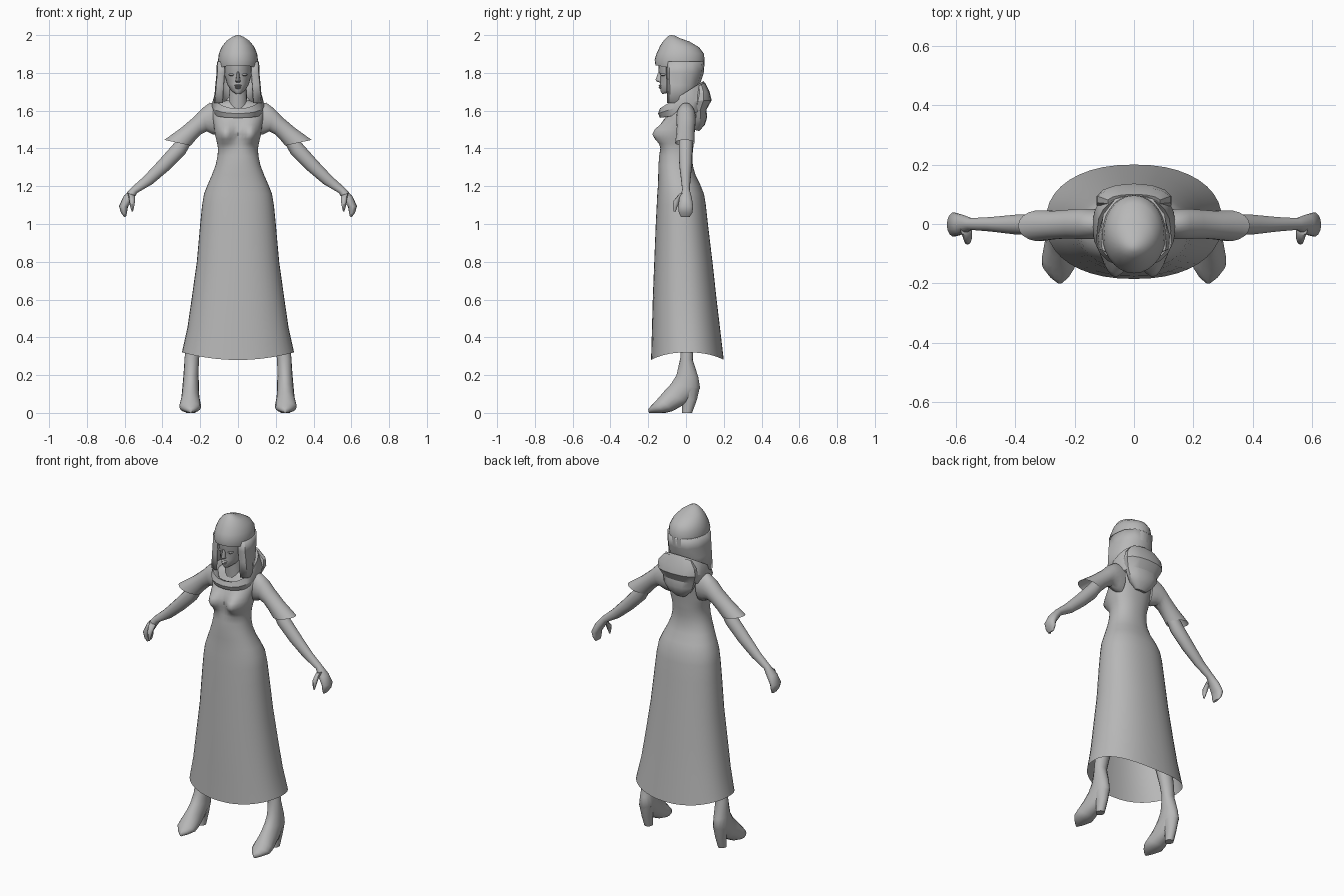
import bpy, bmesh, math

grey = bpy.data.materials.new("plain grey")
grey.diffuse_color = (0.48, 0.48, 0.48, 1)


def finish(name, bm, mirror=False, angle=50):
    """Turn a bmesh into a smooth-shaded, optionally mirrored object."""
    bmesh.ops.recalc_face_normals(bm, faces=bm.faces)
    me = bpy.data.meshes.new(name)
    bm.to_mesh(me)
    bm.free()
    me.materials.append(grey)
    ob = bpy.data.objects.new(name, me)
    bpy.context.collection.objects.link(ob)
    if mirror:
        ob.modifiers.new("mirror", 'MIRROR').use_clip = False
    bpy.ops.object.select_all(action='DESELECT')
    ob.select_set(True)
    bpy.context.view_layer.objects.active = ob
    bpy.ops.object.shade_smooth_by_angle(angle=math.radians(angle))
    return ob


def loft(name, sections, plane='yz', n=16, power=1.0, caps=(True, True),
         shape=None, mirror=False, angle=50):
    """Skin oval sections: (edge A, edge B, side centre, side radius).
    A and B are the outline points in the given plane."""
    bm = bmesh.new()
    rings = []
    for a, b, c, r in sections:
        ring = []
        for i in range(n):
            t = 2 * math.pi * i / n
            co, si = math.cos(t), math.sin(t)
            k = math.copysign(abs(co) ** power, co)
            s = c + r * math.copysign(abs(si) ** power, si)
            p = (a[0] + b[0]) / 2 + k * (a[0] - b[0]) / 2
            z = (a[1] + b[1]) / 2 + k * (a[1] - b[1]) / 2
            v = (s, p, z) if plane == 'yz' else (p, s, z)
            ring.append(bm.verts.new(shape(*v) if shape else v))
        rings.append(ring)
    for lo, hi in zip(rings, rings[1:]):
        for i in range(n):
            j = (i + 1) % n
            bm.faces.new((lo[i], lo[j], hi[j], hi[i]))
    if caps[0]:
        bm.faces.new(rings[0])
    if caps[1]:
        bm.faces.new(rings[-1])
    return finish(name, bm, mirror, angle)


def level(z, front, back, r, c=0):
    """Horizontal section."""
    return ((front, z), (back, z), c, r)


# Dress: long open skirt, narrow waist, bust and shoulders
def dress_shape(x, y, z):
    if z < 0.3:                                  # hem rises at the sides
        z += 0.04 * min(1, abs(x) / 0.295) ** 2
    if y < -0.02:                                # bust
        y -= 0.06 * math.exp(-((abs(x) - 0.07) / 0.045) ** 2
                             - ((z - 1.475) / 0.05) ** 2)
    return x, y, z


dress = [level(*s) for s in (
    (0.28, -.185, .20, .297), (0.45, -.18, .18, .268), (0.6, -.176, .162, .246),
    (0.8, -.168, .14, .218), (1.0, -.16, .116, .2), (1.1, -.155, .105, .19),
    (1.16, -.152, .095, .18), (1.21, -.148, .075, .16), (1.26, -.147, .05, .138),
    (1.31, -.146, .036, .119), (1.36, -.142, .034, .108), (1.4, -.135, .038, .106),
    (1.425, -.132, .04, .11), (1.45, -.13, .042, .116), (1.475, -.13, .045, .122),
    (1.5, -.13, .048, .125), (1.525, -.125, .052, .128), (1.56, -.112, .056, .135),
    (1.6, -.09, .055, .138), (1.63, -.075, .045, .12), (1.655, -.06, .02, .06))]
loft("dress", dress, n=40, power=.9, caps=(False, True), shape=dress_shape)

# Short flared sleeves, open at the cuff
loft("sleeve", [
    ((.09, 1.64), (.10, 1.47), 0, .045),
    ((.15, 1.642), (.135, 1.475), 0, .052),
    ((.19, 1.612), (.165, 1.49), 0, .052),
    ((.235, 1.565), (.195, 1.475), 0, .049),
    ((.30, 1.51), (.225, 1.445), -.003, .048),
    ((.39, 1.445), (.25, 1.415), -.006, .052)],
    'xz', 18, caps=(True, False), mirror=True)

# Arms with cupped hands
loft("arm", [
    ((.27, 1.51), (.23, 1.46), 0, .035),
    ((.345, 1.42), (.28, 1.37), -.002, .037),
    ((.425, 1.33), (.362, 1.288), -.002, .034),
    ((.50, 1.25), (.452, 1.212), -.001, .025),
    ((.565, 1.192), (.533, 1.165), 0, .02),
    ((.607, 1.145), (.557, 1.128), -.002, .034),
    ((.63, 1.095), (.583, 1.09), -.002, .041),
    ((.62, 1.06), (.588, 1.06), -.002, .037),
    ((.602, 1.036), (.592, 1.04), -.004, .024)],
    'xz', 14, mirror=True)
loft("thumb", [
    ((.585, 1.165), (.545, 1.15), -.02, .018),
    ((.575, 1.125), (.545, 1.12), -.048, .018),
    ((.57, 1.09), (.55, 1.09), -.058, .012),
    ((.562, 1.065), (.556, 1.065), -.06, .005)],
    'xz', 8, mirror=True)

# Legs running into pointed shoes
loft("leg_and_shoe", [
    ((-.07, .95), (.06, .95), .11, .07),
    ((-.055, .6), (.055, .6), .18, .055),
    ((-.03, .35), (.04, .35), .235, .043),
    ((-.03, .29), (.036, .28), .245, .038),
    ((-.05, .2), (.065, .19), .249, .04),
    ((-.078, .155), (.075, .13), .25, .044),
    ((-.115, .115), (.01, .055), .252, .047),
    ((-.145, .08), (-.07, .01), .253, .056),
    ((-.168, .055), (-.11, .0), .253, .056),
    ((-.187, .035), (-.165, .0), .251, .033),
    ((-.2, .02), (-.196, .0), .25, .008)],
    n=16, mirror=True)
loft("shoe_heel", [
    ((-.04, .11), (.074, .14), .25, .04),
    ((-.02, .06), (.058, .07), .25, .03),
    ((-.02, 0), (.032, 0), .25, .024)],
    n=12, mirror=True)

# Neck and face
loft("neck", [level(1.56, -.08, .02, .06), level(1.62, -.085, .01, .05),
              level(1.74, -.1, .02, .045)])
loft("face", [
    ((-.125, 1.688), (-.06, 1.70), 0, .018),
    ((-.135, 1.703), (-.01, 1.712), 0, .038),
    ((-.138, 1.74), (.03, 1.74), 0, .058),
    ((-.135, 1.785), (.06, 1.785), 0, .07),
    ((-.145, 1.81), (.07, 1.81), 0, .074),
    ((-.146, 1.86), (.07, 1.86), 0, .075)], n=24)
loft("nose", [level(1.808, -.145, -.12, .006), level(1.764, -.161, -.12, .011),
              level(1.756, -.158, -.12, .014), level(1.748, -.138, -.12, .01)], n=8)
for part, z, r in (("upper_lip", 1.732, .02), ("lower_lip", 1.722, .016)):
    loft(part, [level(z - .006, -.138, -.12, r * .7), level(z, -.147, -.12, r),
                level(z + .006, -.138, -.12, r * .8)], n=10)
loft("eye", [level(1.783, -.129, -.1, .009, .033), level(1.79, -.136, -.1, .017, .033),
             level(1.797, -.134, -.1, .012, .033)], n=10, mirror=True)

# Smooth rounded cap of hair with a slight brim over the forehead
loft("hair_cap", [
    ((-.14, 1.845), (.07, 1.80), 0, .085),
    ((-.162, 1.84), (.093, 1.80), 0, .1),
    ((-.166, 1.87), (.098, 1.85), 0, .107),
    ((-.155, 1.905), (.096, 1.9), 0, .101),
    ((-.136, 1.945), (.07, 1.935), 0, .085),
    ((-.115, 1.975), (.02, 1.965), 0, .06),
    ((-.095, 1.995), (-.035, 1.985), 0, .03),
    ((-.08, 2.0), (-.06, 1.998), 0, .008)], n=28)

# Hair curtain: hangs round the sides and back, open at the face
half = [(.07, -.1), (.103, -.085), (.106, -.03), (.098, .03), (.06, .08), (0, .093)]
low = [(.082, -.095), (.118, -.08), (.122, -.04), (.1, .005), (.06, .03), (0, .04)]
bm = bmesh.new()
rows = []
for t, z in ((0, 1.86), (.1, 1.80), (.5, 1.735), (1, 1.64)):
    row = [(a[0] + (b[0] - a[0]) * t, a[1] + (b[1] - a[1]) * t) for a, b in zip(half, low)]
    row += [(-x, y) for x, y in row[-2::-1]]
    rows.append([bm.verts.new((x, y, z)) for x, y in row])
for up, dn in zip(rows, rows[1:]):
    for i in range(len(up) - 1):
        bm.faces.new((up[i], up[i + 1], dn[i + 1], dn[i]))
hair = finish("hair_curtain", bm)
thick = hair.modifiers.new("thickness", 'SOLIDIFY')
thick.thickness, thick.offset = .012, 0

# Cowl: tilted folded band round the neck
loft("cowl", [
    ((-.115, 1.565), (.08, 1.59), 0, .115),
    ((-.138, 1.562), (.105, 1.6), 0, .125),
    ((-.148, 1.585), (.13, 1.675), 0, .14),
    ((-.138, 1.612), (.093, 1.757), 0, .124),
    ((-.118, 1.605), (.065, 1.715), 0, .105),
    ((-.1, 1.585), (.04, 1.64), 0, .09)],
    n=20, power=.88, caps=(False, False), angle=35)

# Hood hanging down the back in folds
loft("hood", [
    ((.04, 1.50), (.07, 1.492), 0, .035),
    ((.02, 1.535), (.1, 1.525), 0, .075),
    ((.02, 1.575), (.112, 1.565), 0, .1),
    ((.02, 1.6), (.108, 1.605), 0, .108),
    ((.02, 1.65), (.136, 1.655), 0, .13),
    ((.04, 1.69), (.125, 1.70), 0, .125),
    ((.05, 1.72), (.1, 1.75), 0, .09)],
    n=14, power=.92, angle=30)
